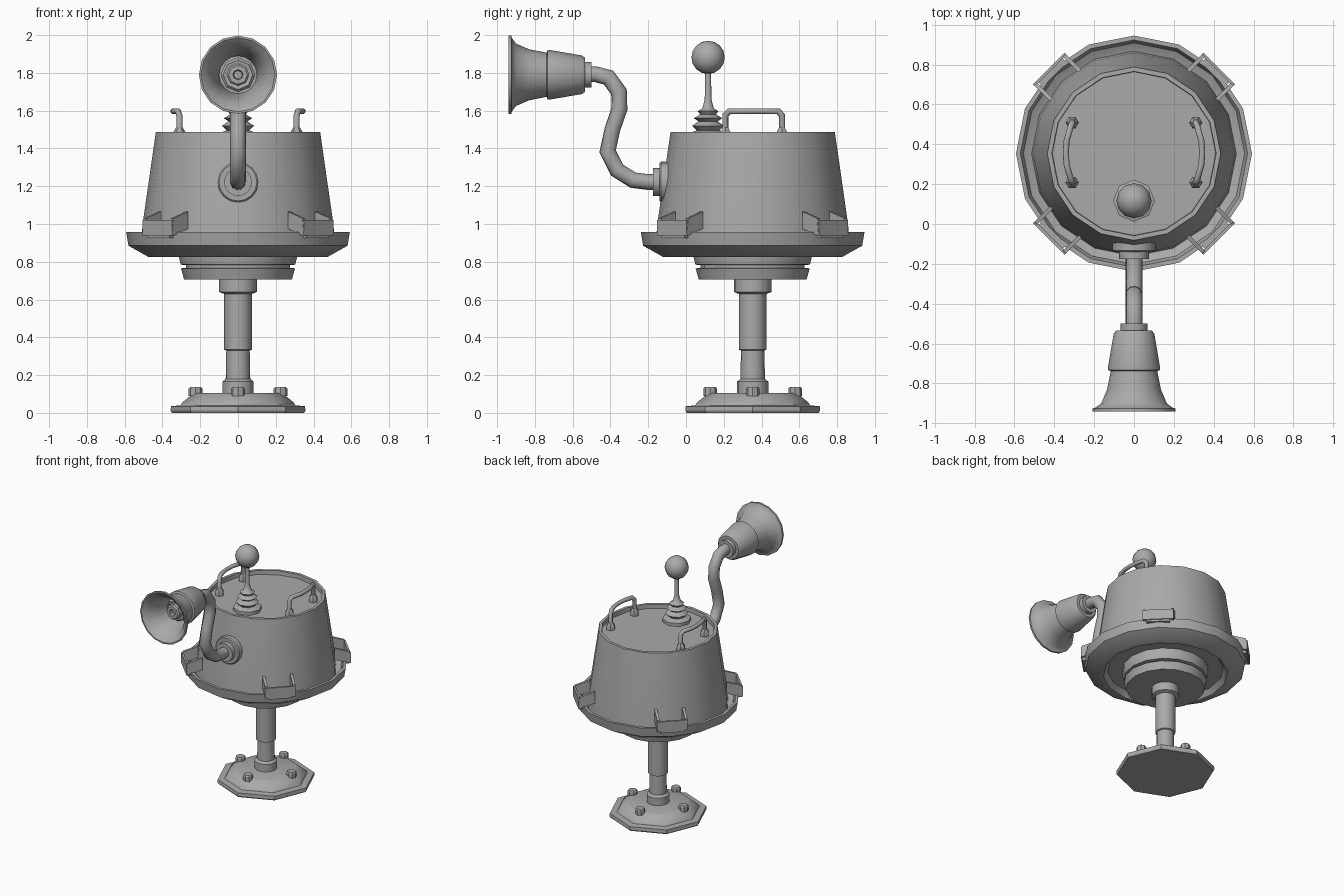
import bpy, bmesh, math
from mathutils import Vector, Matrix

if "Cube" in bpy.data.objects:
    bpy.data.objects.remove(bpy.data.objects["Cube"])

CY = 0.353  # y of the main vertical axis
grey = bpy.data.materials.new("grey_metal")
grey.diffuse_color = (0.4, 0.4, 0.4, 1)
grey.use_nodes = True
grey.node_tree.nodes["Principled BSDF"].inputs["Base Color"].default_value = grey.diffuse_color


def finish(name, bm, matrix=Matrix(), angle=32):
    bmesh.ops.remove_doubles(bm, verts=bm.verts, dist=1e-5)
    bmesh.ops.recalc_face_normals(bm, faces=bm.faces)
    mesh = bpy.data.meshes.new(name)
    bm.to_mesh(mesh)
    bm.free()
    mesh.transform(matrix)
    mesh.materials.append(grey)
    obj = bpy.data.objects.new(name, mesh)
    bpy.context.collection.objects.link(obj)
    bpy.ops.object.select_all(action='DESELECT')
    obj.select_set(True)
    bpy.context.view_layer.objects.active = obj
    bpy.ops.object.shade_smooth_by_angle(angle=math.radians(angle))
    return obj


def lathe(name, profile, sides, matrix=None, angle=32):
    """Spin (radius, height) points round the z axis."""
    bm = bmesh.new()
    rings = [[bm.verts.new((r * math.cos(a), r * math.sin(a), z))
              for a in (math.tau * i / sides for i in range(sides))] if r > 0
             else [bm.verts.new((0, 0, z))] for r, z in profile]
    for a, b in zip(rings, rings[1:]):
        for i in range(sides):
            j = (i + 1) % sides
            quad = [a[i % len(a)], a[j % len(a)], b[j % len(b)], b[i % len(b)]]
            bm.faces.new(list(dict.fromkeys(quad)))
    return finish(name, bm, matrix or Matrix.Translation((0, CY, 0)), angle)


def tube(name, points, radius, sides):
    """Sweep a circle along a path with mitred corners."""
    bm = bmesh.new()
    pts = [Vector(p) for p in points]
    dirs = [(b - a).normalized() for a, b in zip(pts, pts[1:])]
    side = dirs[0].orthogonal().normalized()
    up = dirs[0].cross(side)
    ring = [pts[0] + radius * (side * math.cos(math.tau * i / sides) + up * math.sin(math.tau * i / sides))
            for i in range(sides)]
    rings = [[bm.verts.new(v) for v in ring]]
    for k, d in enumerate(dirs):
        nxt = dirs[min(k + 1, len(dirs) - 1)]
        n = (d + nxt).normalized()
        ring = [v + d * ((pts[k + 1] - v).dot(n) / d.dot(n)) for v in ring]
        rings.append([bm.verts.new(v) for v in ring])
    for a, b in zip(rings, rings[1:]):
        for i in range(sides):
            j = (i + 1) % sides
            bm.faces.new((a[i], a[j], b[j], b[i]))
    bm.faces.new(rings[0])
    bm.faces.new(rings[-1])
    return finish(name, bm, angle=50)


def slab(name, outline, x0, x1, matrix):
    """Extrude a (y, z) outline from x0 to x1."""
    bm = bmesh.new()
    a = [bm.verts.new((x0, y, z)) for y, z in outline]
    b = [bm.verts.new((x1, y, z)) for y, z in outline]
    bm.faces.new(a)
    bm.faces.new(b)
    for i in range(len(a)):
        j = (i + 1) % len(a)
        bm.faces.new((a[i], a[j], b[j], b[i]))
    return finish(name, bm, matrix)


# Foot plate with four bolts
lathe("base_plate", [(0, 0), (.35, 0), (.357, .012), (.355, .035), (.305, .04), (.295, .055),
                     (.24, .1), (.225, .105), (0, .105)], 8)
for i in range(4):
    a = i * math.pi / 2
    lathe("base_bolt", [(0, .09), (.036, .09), (.036, .128), (.03, .136), (0, .136)], 8,
          Matrix.Translation((.225 * math.cos(a), CY + .225 * math.sin(a), 0)))

# Telescoping column
lathe("column", [(0, .1), (.083, .1), (.083, .165), (.065, .18), (.062, .33), (.073, .335),
                 (.073, .63), (.1, .64), (.1, .72), (0, .72)], 16)

# Stepped collar below the pan
lathe("collar", [(0, .705), (.285, .705), (.302, .765), (.275, .768), (.275, .782), (.303, .785),
                 (.312, .82), (.312, .87), (0, .87)], 16)

# Wide pan with raised rim
lathe("pan", [(0, .865), (.42, .865), (.45, .826), (.475, .826), (.58, .885), (.592, .957),
              (.57, .957), (.555, .91), (.49, .875), (0, .875)], 16)

# Tapered drum with sunken top
lathe("drum", [(0, .87), (.515, .87), (.505, 1.0), (.435, 1.487), (.412, 1.487), (.41, 1.455),
               (0, 1.455)], 16)

# Rim clips on the diagonals
for i in range(4):
    m = Matrix.Translation((0, CY, 0)) @ Matrix.Rotation(math.radians(45 + 90 * i), 4, 'Z')
    for s in (-1, 1):
        slab("clip_ear", [(.485, .975), (.485, 1.065), (.595, 1.03), (.605, .94), (.59, .94)],
             s * .092, s * .112, m)
    slab("clip_plate", [(.59, .94), (.605, .94), (.605, 1.02), (.59, 1.02)], -.11, .11, m)
    slab("clip_foot", [(.56, .925), (.597, .925), (.597, .96), (.56, .96)], -.085, .085, m)

# Bowed carrying handles
for s in (-1, 1):
    tube("handle", [(s * x, CY + .005 + y, z) for x, y, z in
                    [(.31, -.15, 1.45), (.31, -.15, 1.575), (.318, -.13, 1.597), (.338, -.06, 1.597),
                     (.342, 0, 1.597), (.338, .06, 1.597), (.318, .13, 1.597), (.31, .15, 1.575),
                     (.31, .15, 1.45)]], .016, 8)
    for y in (-.15, .15):
        lathe("handle_foot", [(0, 1.45), (.033, 1.45), (.033, 1.485), (.018, 1.51), (0, 1.51)], 6,
              Matrix.Translation((s * .31, CY + .005 + y, 0)))

# Ball antenna on a bellows
at = Matrix.Translation((0, .117, 0))
lathe("antenna_bellows", [(0, 1.45), (.105, 1.45), (.105, 1.48), (.06, 1.495), (.085, 1.52), (.05, 1.543),
                          (.075, 1.56), (.042, 1.58), (.055, 1.597), (.03, 1.612), (.018, 1.66),
                          (.015, 1.82), (0, 1.82)], 8, at, 46)
R = .088
lathe("antenna_ball", [(R * math.sin(math.pi * i / 8) if 0 < i < 8 else 0,
                        1.882 - R * math.cos(math.pi * i / 8)) for i in range(9)], 12, at, 60)

# Horn pipe with wall flange
along_y = Matrix.Rotation(math.radians(90), 4, 'X')  # local z -> -y
lathe("pipe_flange", [(0, -.02), (.108, -.02), (.108, .132), (.1, .14), (.074, .14), (.074, .175), (0, .175)],
      16, Matrix.Translation((0, 0, 1.222)) @ along_y)
tube("horn_pipe", [(0, y, z) for y, z in
                   [(-.15, 1.222), (-.2, 1.222), (-.28, 1.232), (-.365, 1.285), (-.415, 1.385), (-.39, 1.5),
                    (-.352, 1.61), (-.355, 1.7), (-.41, 1.775), (-.475, 1.792), (-.52, 1.792)]], .042, 10)

# Hollow horn bell and its inner nozzle
hm = Matrix.Translation((0, 0, 1.79)) @ along_y
lathe("horn_collar", [(0, .5), (.068, .5), (.068, .55), (0, .55)], 12, hm)
lathe("horn_bell", [(0, .535), (.09, .535), (.102, .55), (.131, .72), (.131, .732), (.117, .738),
                    (.135, .83), (.165, .9), (.195, .922), (.207, .925), (.207, .94), (.196, .94), (.16, .91),
                    (.125, .83), (.105, .74), (.1, .7), (0, .7)], 16, hm)
lathe("horn_nozzle", [(0, .7), (.092, .7), (.092, .765), (.078, .78), (.06, .775), (.06, .82),
                      (.05, .83), (.027, .83), (.022, .8), (0, .8)], 8, hm)
